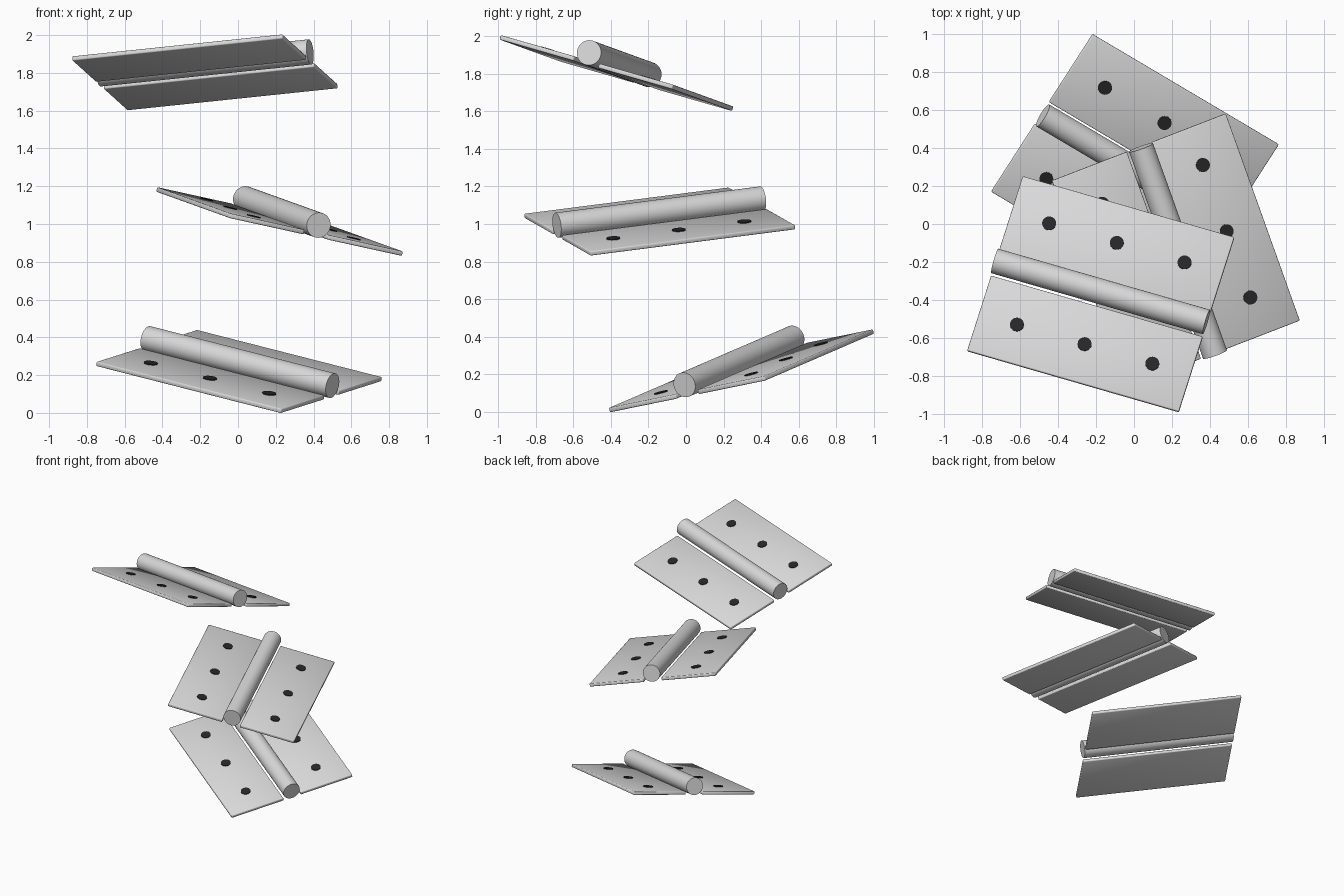
import bpy
import math
from mathutils import Matrix, Vector

cube = bpy.data.objects.get("Cube")
if cube:
    bpy.data.objects.remove(cube, do_unlink=True)


def make_material(name, rgb):
    mat = bpy.data.materials.new(name)
    mat.use_nodes = True
    colour = (*rgb, 1.0)
    mat.diffuse_color = colour
    mat.node_tree.nodes["Principled BSDF"].inputs["Base Color"].default_value = colour
    return mat


steel = make_material("steel_grey", (0.69, 0.69, 0.7))
dark = make_material("screw_hole_dark", (0.02, 0.02, 0.022))

# Shared hinge dimensions
LENGTH, WIDTH, THICK = 1.166, 1.0, 0.025
GAP, RADIUS, RISE = 0.07, 0.067, 0.052
HOLE_STEP, HOLE_OFFSET, HOLE_RADIUS = 0.373, 0.29, 0.037


def finish(name, matrix, mat):
    obj = bpy.context.object
    obj.name = name
    obj.data.materials.append(mat)
    obj.matrix_world = matrix
    return obj


def leaf(name, frame, side):
    width = WIDTH / 2 - GAP
    bpy.ops.mesh.primitive_cube_add(size=1)
    bpy.context.object.data.transform(Matrix.Diagonal((LENGTH, width, THICK, 1)))
    place = Matrix.Translation((0, side * (GAP + width / 2), 0))
    obj = finish(name, frame @ place, steel)
    obj.data.shade_smooth()
    bevel = obj.modifiers.new("soft_edges", 'BEVEL')
    bevel.width = 0.006
    bevel.segments = 2


def barrel(name, frame):
    bpy.ops.mesh.primitive_cylinder_add(vertices=48, radius=RADIUS, depth=LENGTH)
    place = Matrix.Translation((0, 0, RISE)) @ Matrix.Rotation(math.pi / 2, 4, 'Y')
    finish(name, frame @ place, steel)
    bpy.ops.object.shade_smooth_by_angle(angle=math.radians(35))


def screw_hole(name, frame, along, across):
    bpy.ops.mesh.primitive_cylinder_add(vertices=24, radius=HOLE_RADIUS, depth=0.006)
    place = Matrix.Translation((along, across, THICK / 2 + 0.002))
    finish(name, frame @ place, dark)


def hinge(label, centre, pin_dir, leaf_dir):
    # Frame: x along the pin, y across the leaves, z out of the flat face
    u = Vector(pin_dir).normalized()
    v = Vector(leaf_dir)
    v = (v - u * v.dot(u)).normalized()
    frame = Matrix((u, v, u.cross(v))).transposed().to_4x4()
    frame.translation = centre
    barrel(label + "_barrel", frame)
    for side, word in ((-1, "front"), (1, "back")):
        leaf(f"{label}_{word}_leaf", frame, side)
        for i in (-1, 0, 1):
            screw_hole(f"{label}_{word}_screw_hole_{i + 2}", frame,
                       i * HOLE_STEP, side * HOLE_OFFSET)


# Three identical hinges floating at different heights
hinge("upper_hinge", (-0.175, -0.37, 1.803), (1.11, -0.32, 0.116), (0.28, 0.92, -0.265))
hinge("middle_hinge", (0.22, -0.14, 1.013), (0.39, -1.09, -0.14), (0.91, 0.35, -0.2))
hinge("lower_hinge", (0.005, 0.295, 0.219), (0.98, -0.58, -0.25), (0.53, 0.83, 0.17))
